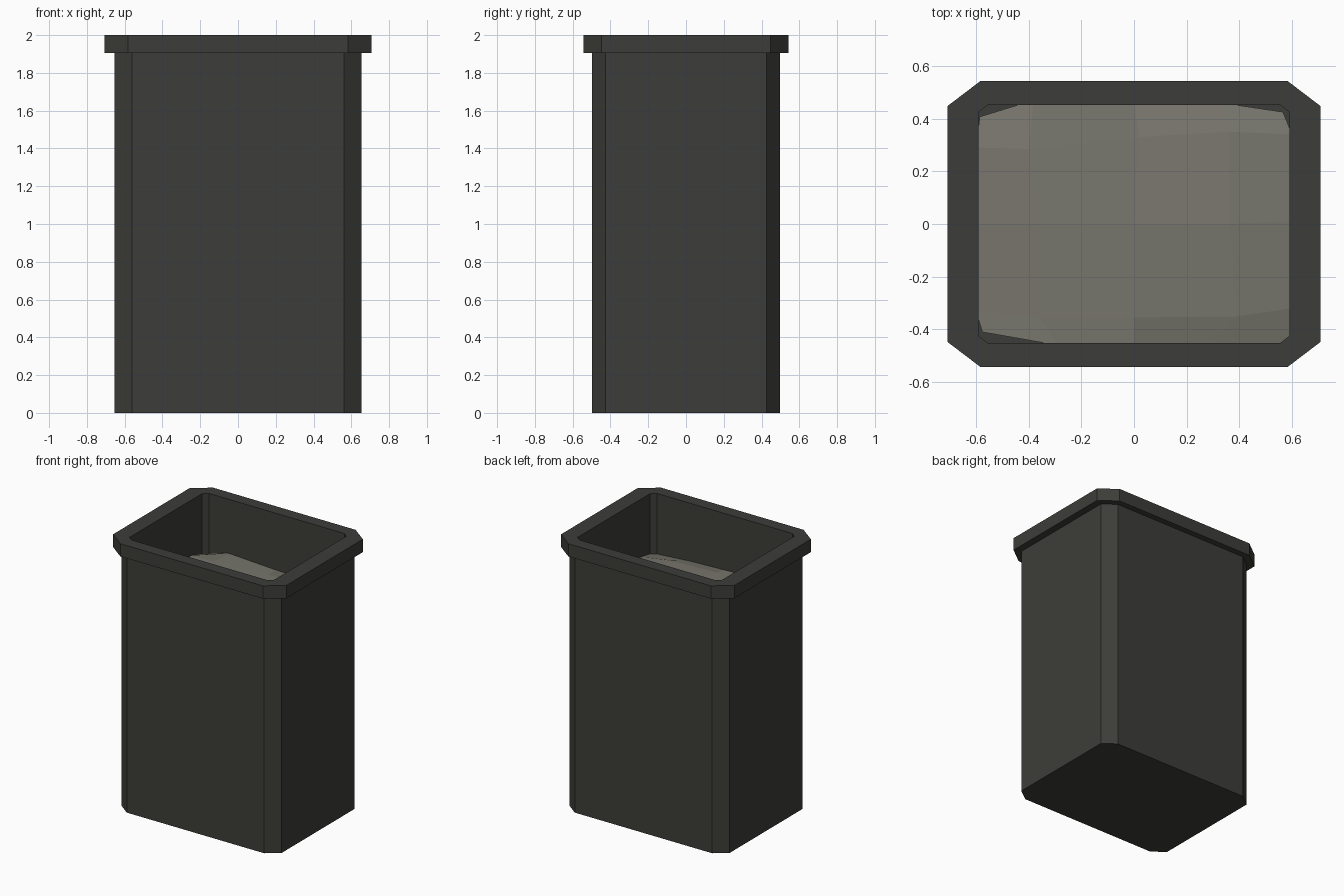
import bpy, bmesh

if "Cube" in bpy.data.objects:
    bpy.data.objects.remove(bpy.data.objects["Cube"])


def material(name, rgb):
    mat = bpy.data.materials.new(name)
    mat.diffuse_color = (*rgb, 1)
    mat.use_nodes = True
    mat.node_tree.nodes["Principled BSDF"].inputs["Base Color"].default_value = mat.diffuse_color
    return mat


def add_object(name, bm, mat):
    mesh = bpy.data.meshes.new(name)
    bm.to_mesh(mesh)
    bm.free()
    mesh.materials.append(mat)
    obj = bpy.data.objects.new(name, mesh)
    bpy.context.collection.objects.link(obj)
    return obj


def octagon(bm, hx, hy, cx, cy, z):
    """Ring of eight vertices: a rectangle with cut corners."""
    pts = [(hx, cy - hy), (hx, hy - cy), (hx - cx, hy), (cx - hx, hy),
           (-hx, hy - cy), (-hx, cy - hy), (cx - hx, -hy), (hx - cx, -hy)]
    return [bm.verts.new((x, y, z)) for x, y in pts]


def bridge(bm, a, b):
    for i in range(8):
        j = (i + 1) % 8
        bm.faces.new((a[i], a[j], b[j], b[i]))


dark = material("dark_plastic", (0.046, 0.047, 0.041))
grey = material("grey_fill", (0.19, 0.185, 0.155))

# Bin: outer wall, overhanging rim and inner wall down to the floor
BODY = (0.655, 0.497, 0.093, 0.07)
RIM = (0.708, 0.542, 0.125, 0.095)
INNER = (0.59, 0.451, 0.035, 0.027)
bm = bmesh.new()
rings = [octagon(bm, *shape, z) for shape, z in (
    (BODY, 0), (BODY, 1.905), (RIM, 1.905), (RIM, 2), (INNER, 2), (INNER, 0.1))]
for lower, upper in zip(rings, rings[1:]):
    bridge(bm, lower, upper)
bm.faces.new(rings[0][::-1])
bm.faces.new(rings[-1])
add_object("bin", bm, dark)

# Contents: uneven faceted surface, rows run front to back, corners drawn in
rows = [
    [(-0.575, -0.41, 1.57), (-0.29, -0.46, 1.59), (0, -0.46, 1.58), (0.29, -0.46, 1.57), (0.59, -0.45, 1.55)],
    [(-0.60, -0.33, 1.58), (-0.36, -0.355, 1.58), (0, -0.355, 1.60), (0.39, -0.35, 1.59), (0.60, -0.32, 1.57)],
    [(-0.60, 0, 1.59), (-0.36, 0, 1.60), (0, 0, 1.61), (0.36, 0, 1.61), (0.60, 0.01, 1.58)],
    [(-0.60, 0.29, 1.59), (-0.40, 0.285, 1.60), (0.02, 0.33, 1.60), (0.36, 0.35, 1.59), (0.60, 0.34, 1.58)],
    [(-0.585, 0.407, 1.56), (-0.38, 0.47, 1.60), (0, 0.46, 1.58), (0.33, 0.46, 1.57), (0.565, 0.425, 1.56)],
]
bm = bmesh.new()
grid = [[bm.verts.new(p) for p in row] for row in rows]
for a, b in zip(grid, grid[1:]):
    for i in range(4):
        bm.faces.new((a[i], a[i + 1], b[i + 1], b[i]))
add_object("contents", bm, grey)
